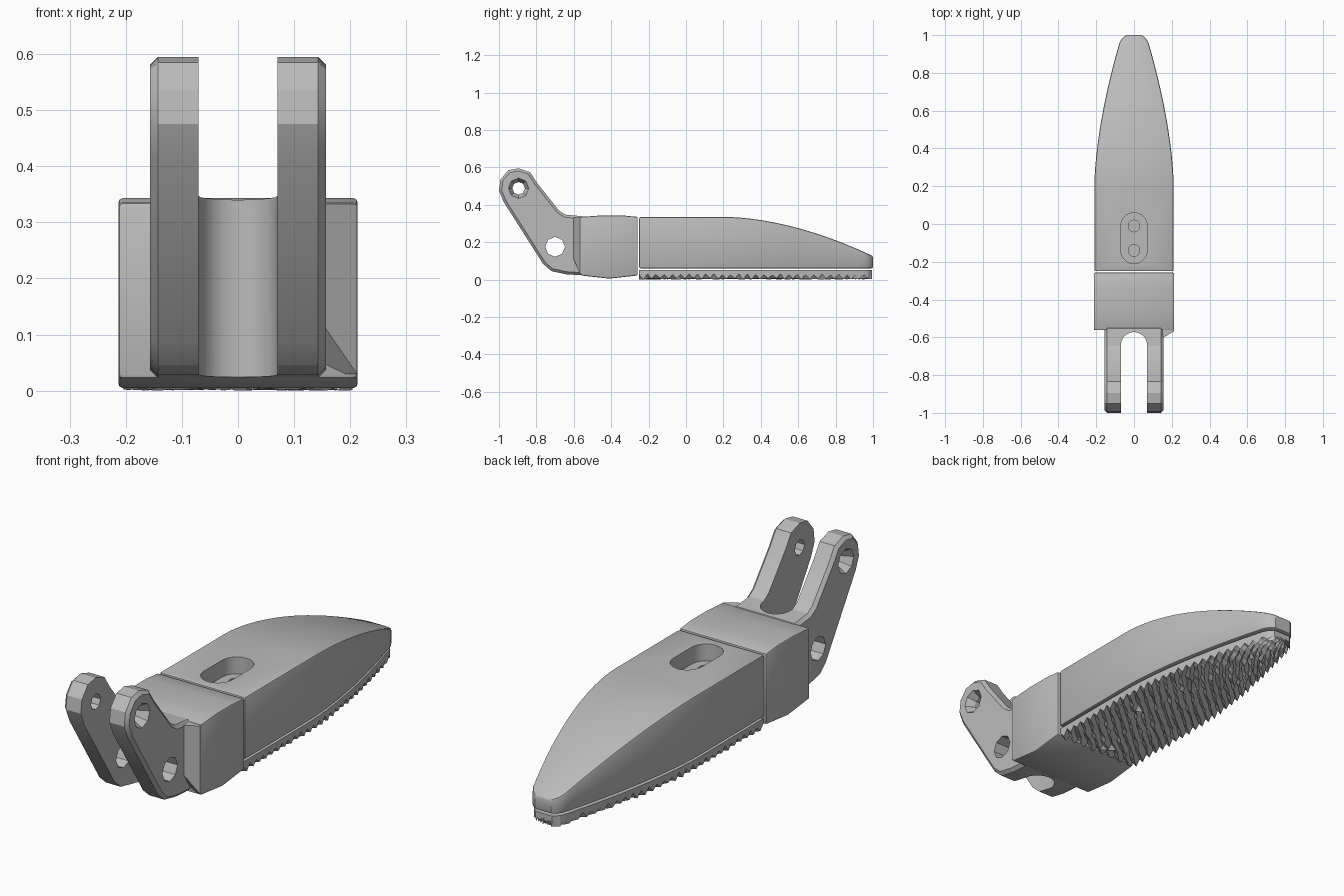
import bpy, bmesh, math, random
from mathutils import Matrix, Vector

random.seed(4)
if "Cube" in bpy.data.objects:
    bpy.data.objects.remove(bpy.data.objects["Cube"], do_unlink=True)

grey = bpy.data.materials.new("mid grey")
grey.use_nodes = True
COLOUR = (0.5, 0.5, 0.5, 1)
grey.diffuse_color = COLOUR
grey.node_tree.nodes["Principled BSDF"].inputs["Base Color"].default_value = COLOUR


def make(name, bm):
    bmesh.ops.recalc_face_normals(bm, faces=bm.faces)
    mesh = bpy.data.meshes.new(name)
    bm.to_mesh(mesh)
    bm.free()
    mesh.materials.append(grey)
    obj = bpy.data.objects.new(name, mesh)
    bpy.context.collection.objects.link(obj)
    return obj


def prism(name, points, low, high, axis):
    """Extrude a closed outline: (y, z) along x, or (x, y) along z."""
    bm = bmesh.new()
    place = (lambda p: (low, p[0], p[1])) if axis == "x" else (lambda p: (p[0], p[1], low))
    face = bm.faces.new([bm.verts.new(place(p)) for p in points])
    top = bmesh.ops.extrude_face_region(bm, geom=[face])["geom"]
    shift = Vector((high - low, 0, 0)) if axis == "x" else Vector((0, 0, high - low))
    bmesh.ops.translate(bm, vec=shift, verts=[v for v in top if isinstance(v, bmesh.types.BMVert)])
    return make(name, bm)


def cone(name, centre, r1, r2, depth, sides, axis):
    bm = bmesh.new()
    turn = Matrix.Rotation(math.pi / 2, 4, "Y") if axis == "x" else Matrix()
    bmesh.ops.create_cone(bm, cap_ends=True, segments=sides, radius1=r1, radius2=r2,
                          depth=depth, matrix=Matrix.Translation(centre) @ turn)
    return make(name, bm)


def apply(obj, mod):
    bpy.context.view_layer.objects.active = obj
    bpy.ops.object.modifier_apply(modifier=mod.name)


def bevel(obj, width, segments=2):
    mod = obj.modifiers.new("bevel", "BEVEL")
    mod.width, mod.segments = width, segments
    mod.limit_method, mod.angle_limit = "ANGLE", math.radians(50)
    apply(obj, mod)


def cut(obj, cutter):
    mod = obj.modifiers.new("cut", "BOOLEAN")
    mod.operation, mod.object, mod.solver = "DIFFERENCE", cutter, "EXACT"
    apply(obj, mod)
    bpy.data.objects.remove(cutter, do_unlink=True)


def smooth(obj, degrees=30):
    bpy.ops.object.select_all(action="DESELECT")
    obj.select_set(True)
    bpy.context.view_layer.objects.active = obj
    bpy.ops.object.shade_smooth_by_angle(angle=math.radians(degrees))


def capsule(radius, y0, y1, steps=10):
    """Outline of a slot with round ends, running along y."""
    ends = [(math.pi * i / steps, y1) for i in range(steps + 1)]
    ends += [(math.pi + math.pi * i / steps, y0) for i in range(steps + 1)]
    return [(radius * math.cos(a), y + radius * math.sin(a)) for a, y in ends]


# Taper of the finger towards its tip
def taper(y):
    return max(0, (y - 0.2) / 0.8)


def half_width(y):
    nose = max(0, (y - 0.96) / 0.04)
    return 0.21 - 0.145 * taper(y) ** 1.65 - 0.025 * nose ** 2


def top_height(y):
    return 0.335 - 0.21 * taper(y) ** 1.8


# Finger body: lofted rectangular sections
bm = bmesh.new()
stations = [-0.25] + [0.2 + 0.04 * i for i in range(20)] + [0.98, 0.99, 1.0]
rings = []
for y in stations:
    w, h = half_width(y), top_height(y)
    rings.append([bm.verts.new((x, y, z)) for x, z in ((-w, 0.06), (w, 0.06), (w, h), (-w, h))])
for a, b in zip(rings, rings[1:]):
    for i in range(4):
        j = (i + 1) % 4
        bm.faces.new((a[i], a[j], b[j], b[i]))
bm.faces.new(rings[0])
bm.faces.new(rings[-1])
body = make("finger_body", bm)
bevel(body, 0.008)

# Recessed slot with two screw holes
cut(body, prism("slot_cutter", capsule(0.07, -0.14, -0.01), 0.26, 0.5, "z"))
for y in (-0.14, -0.01):
    cut(body, cone("hole_cutter", (0, y, 0.24), 0.032, 0.032, 0.14, 10, "z"))
smooth(body)

# Grip pad with a knurled underside
bm = bmesh.new()
columns, rows = 16, 56
bmesh.ops.create_grid(bm, x_segments=columns, y_segments=rows, size=1)
for v in bm.verts:
    col = round((v.co.x + 1) * columns / 2)
    row = round((v.co.y + 1) * rows / 2)
    y = -0.25 + 1.245 * row / rows
    z = 0.002 if (col + row) % 2 else 0.026
    inner = 0 < col < columns and 0 < row < rows
    jitter = 0.005 if inner else 0
    v.co = (v.co.x * (half_width(y) - 0.006) + random.uniform(-jitter, jitter),
            y + random.uniform(-jitter, jitter), z + random.uniform(-0.002, 0.006))
lifted = bmesh.ops.extrude_face_region(bm, geom=bm.faces[:])["geom"]
for v in lifted:
    if isinstance(v, bmesh.types.BMVert):
        v.co.z = 0.05
bmesh.ops.triangulate(bm, faces=[f for f in bm.faces if f.calc_center_median().z < 0.04])
make("grip_pad", bm)

# Base block with a slightly bowed top and bottom
block = prism("base_block", [(-0.562, 0.022), (-0.41, 0.005), (-0.258, 0.022), (-0.258, 0.335),
                             (-0.34, 0.343), (-0.45, 0.343), (-0.562, 0.335)], -0.213, 0.213, "x")
bevel(block, 0.007)
smooth(block)

# Forked arms: one side profile split by a round-ended slot
profile = [(-0.54, 0.022), (-0.64, 0.028), (-0.72, 0.045), (-0.765, 0.085), (-0.975, 0.415),
           (-1.0, 0.475), (-0.992, 0.535), (-0.95, 0.585), (-0.895, 0.595), (-0.835, 0.575),
           (-0.795, 0.515), (-0.68, 0.37), (-0.645, 0.347), (-0.54, 0.337)]
arms = prism("fork_arms", profile, -0.157, 0.157, "x")
bevel(arms, 0.014, 1)
cut(arms, prism("fork_cutter", capsule(0.07, -1.3, -0.642), -0.2, 0.8, "z"))

# Pin holes through both arms, the upper ones countersunk
cut(arms, cone("lower_pin_cutter", (0, -0.7, 0.175), 0.053, 0.053, 0.6, 8, "x"))
cut(arms, cone("upper_pin_cutter", (0, -0.895, 0.488), 0.034, 0.034, 0.6, 8, "x"))
for side in (-1, 1):
    inner, outer = 0.034, 0.062
    r1, r2 = (inner, outer) if side > 0 else (outer, inner)
    cut(arms, cone("countersink_cutter", (side * 0.145, -0.895, 0.488), r1, r2, 0.05, 8, "x"))
smooth(arms, 25)

# Small web where the left arm meets the block
web = prism("left_web", [(0.15, -0.55), (0.15, -0.605), (0.212, -0.568), (0.212, -0.55)],
            0.03, 0.332, "z")
for v in web.data.vertices:
    if v.co.z < 0.1 and v.co.y < -0.6:
        v.co.z = 0.12
